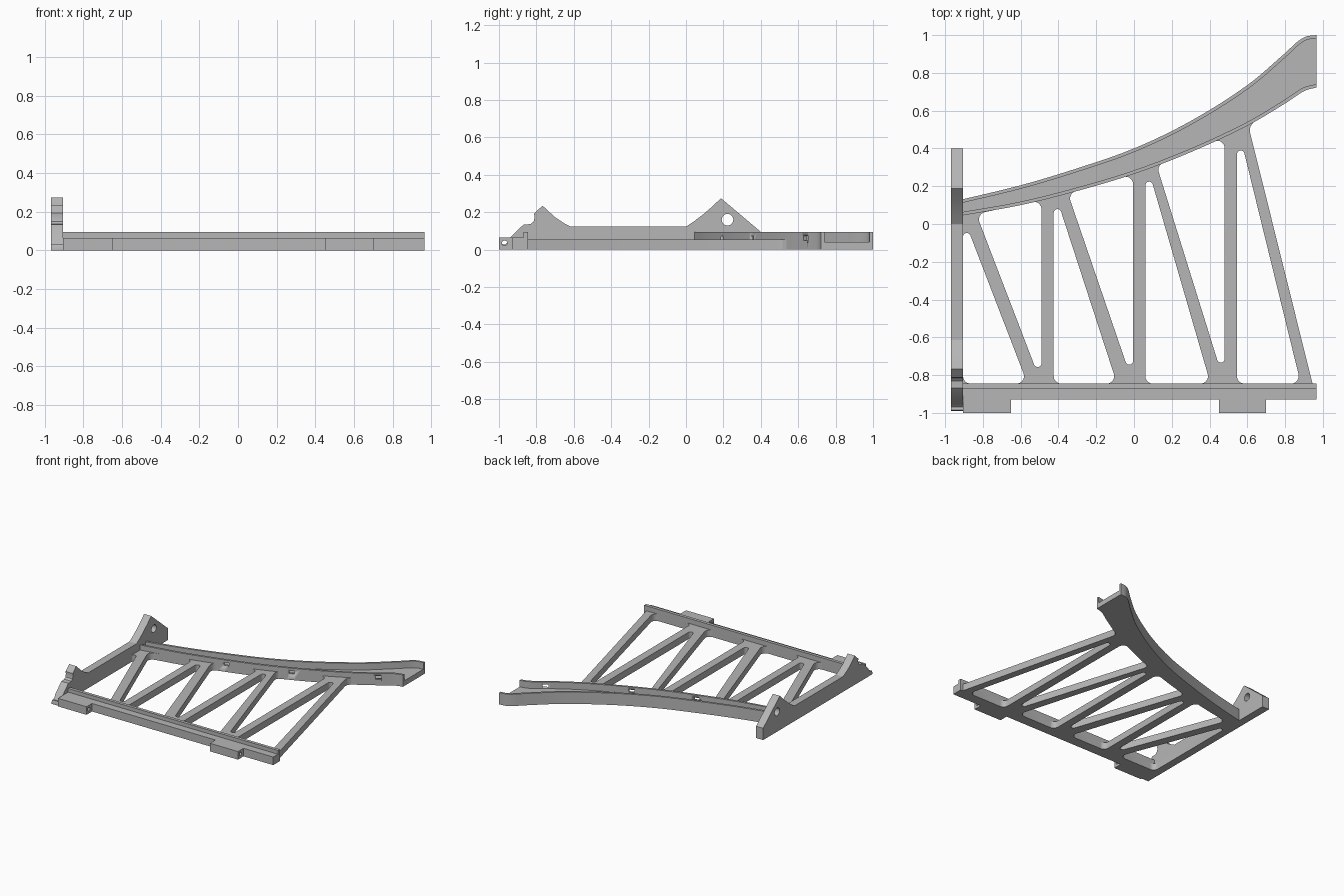
import bpy, bmesh, math
from mathutils import Matrix, Vector

cube = bpy.data.objects.get("Cube")
if cube:
    bpy.data.objects.remove(cube)

grey = bpy.data.materials.new("plain_grey")
grey.use_nodes = True
grey.diffuse_color = (0.47, 0.47, 0.47, 1)
grey.node_tree.nodes["Principled BSDF"].inputs["Base Color"].default_value = (0.47, 0.47, 0.47, 1)


def finish(name, mesh):
    """Clean the mesh, link it and shade it with sharp edges kept."""
    bm = bmesh.new()
    bm.from_mesh(mesh)
    bmesh.ops.remove_doubles(bm, verts=bm.verts, dist=0.0002)
    bmesh.ops.recalc_face_normals(bm, faces=bm.faces)
    bm.to_mesh(mesh)
    bm.free()
    mesh.materials.clear()
    mesh.materials.append(grey)
    obj = bpy.data.objects.new(name, mesh)
    bpy.context.scene.collection.objects.link(obj)
    bpy.ops.object.select_all(action='DESELECT')
    obj.select_set(True)
    bpy.context.view_layer.objects.active = obj
    bpy.ops.object.shade_smooth_by_angle(angle=math.radians(25))
    return obj


def prism(name, loops, lo, hi, along_x=False):
    """Extrude an outline with holes along z, or a (y, z) outline along x."""
    curve = bpy.data.curves.new(name, 'CURVE')
    curve.dimensions = '2D'
    curve.fill_mode = 'BOTH'
    curve.extrude = (hi - lo) / 2
    for loop in loops:
        spline = curve.splines.new('POLY')
        spline.points.add(len(loop) - 1)
        for point, co in zip(spline.points, loop):
            point.co = (co[0], co[1], 0, 1)
        spline.use_cyclic_u = True
    temp = bpy.data.objects.new(name + "_outline", curve)
    bpy.context.scene.collection.objects.link(temp)
    bpy.context.view_layer.update()
    mesh = bpy.data.meshes.new_from_object(
        temp.evaluated_get(bpy.context.evaluated_depsgraph_get()))
    bpy.data.objects.remove(temp)
    bpy.data.curves.remove(curve)
    mesh.transform(Matrix.Translation((0, 0, (lo + hi) / 2)))
    if along_x:
        mesh.transform(Matrix(((0, 0, 1, 0), (1, 0, 0, 0), (0, 1, 0, 0), (0, 0, 0, 1))))
    mesh.name = name
    return finish(name, mesh)


def circle(x, y, r, n=24):
    return [(x + r * math.cos(math.tau * i / n), y + r * math.sin(math.tau * i / n))
            for i in range(n)]


def rounded(points, steps=8):
    """Fillet each corner, tighter where the corner is narrow."""
    out = []
    for i, p in enumerate(points):
        p = Vector(p)
        a = (Vector(points[i - 1]) - p).normalized()
        b = (Vector(points[(i + 1) % len(points)]) - p).normalized()
        angle = a.angle(b)
        r = 0.02 if angle < math.radians(30) else 0.04
        centre = p + (a + b).normalized() * r / math.sin(angle / 2)
        d = r / math.tan(angle / 2)
        start, end = p + a * d - centre, p + b * d - centre
        sweep = start.angle(end)
        for k in range(steps + 1):
            t = k / steps
            v = (start * math.sin((1 - t) * sweep) + end * math.sin(t * sweep)) / math.sin(sweep)
            out.append(tuple(centre + v))
    return out


def smooth_path(pts, steps=6):
    """Catmull-Rom samples through the points."""
    pts = [Vector(p) for p in pts]
    ext = [2 * pts[0] - pts[1]] + pts + [2 * pts[-1] - pts[-2]]
    out = []
    for i in range(1, len(ext) - 2):
        p0, p1, p2, p3 = ext[i - 1:i + 3]
        # tangents by x spacing, so that x stays evenly stepped
        m1 = (p2.y - p0.y) / (p2.x - p0.x)
        m2 = (p3.y - p1.y) / (p3.x - p1.x)
        w = p2.x - p1.x
        for k in range(steps):
            t = k / steps
            y = ((2*t**3 - 3*t**2 + 1) * p1.y + (t**3 - 2*t**2 + t) * w * m1
                 + (3*t**2 - 2*t**3) * p2.y + (t**3 - t**2) * w * m2)
            out.append((p1.x + t * w, y))
    return out + [tuple(pts[-1])]


# Curved channel rail
xs = [-0.91, -0.6, -0.3, 0, 0.3, 0.6, 0.8, 0.865, 0.91, 0.965]
inner = smooth_path(zip(xs, [0.045, 0.1, 0.175, 0.265, 0.38, 0.52, 0.638, 0.682, 0.708, 0.722]))
outer = smooth_path(zip(xs, [0.13, 0.205, 0.295, 0.4, 0.545, 0.735, 0.905, 0.965, 0.992, 1.0]))
RAIL_TOP, FLOOR, WALL = 0.095, 0.042, 0.018


def wall_width(path, i):
    a, b = path[max(i - 1, 0)], path[min(i + 1, len(path) - 1)]
    return WALL * math.hypot(1, (b[1] - a[1]) / (b[0] - a[0]))


bm = bmesh.new()
rings = []
for i, ((x, yi), (_, yo)) in enumerate(zip(inner, outer)):
    wi, wo = yi + wall_width(inner, i), yo - wall_width(outer, i)
    section = [(yi, 0), (yo, 0), (yo, RAIL_TOP), (wo, RAIL_TOP),
               (wo, FLOOR), (wi, FLOOR), (wi, RAIL_TOP), (yi, RAIL_TOP)]
    rings.append([bm.verts.new((x, y, z)) for y, z in section])
for a, b in zip(rings, rings[1:]):
    for k in range(8):
        j = (k + 1) % 8
        bm.faces.new((a[k], a[j], b[j], b[k]))
bm.faces.new(rings[0])
bm.faces.new(rings[-1])
mesh = bpy.data.meshes.new("curved_rail")
bm.to_mesh(mesh)
bm.free()
rail = finish("curved_rail", mesh)

# Slots through the rail's inner wall
bm = bmesh.new()
for x in (-0.24, 0.23, 0.8):
    i = min(range(len(inner)), key=lambda n: abs(inner[n][0] - x))
    a, b = inner[i - 1], inner[i + 1]
    turn = math.atan2(b[1] - a[1], b[0] - a[0])
    y = inner[i][1] + (x - inner[i][0]) * math.tan(turn) + WALL / 2
    bmesh.ops.create_cube(bm, size=1, matrix=Matrix.Translation((x, y, 0.061))
                          @ Matrix.Rotation(turn, 4, 'Z') @ Matrix.Diagonal((0.042, 0.06, 0.026, 1)))
mesh = bpy.data.meshes.new("slot_cutter")
bm.to_mesh(mesh)
bm.free()
cutter = finish("slot_cutter", mesh)
cutter.hide_render = True
cut = rail.modifiers.new("slots", 'BOOLEAN')
cut.operation = 'DIFFERENCE'
cut.solver = 'EXACT'
cut.object = cutter
bpy.context.view_layer.objects.active = rail
bpy.ops.object.modifier_move_to_index(modifier=cut.name, index=0)
bpy.ops.object.modifier_apply(modifier=cut.name)
bpy.data.objects.remove(cutter)

# Truss web: one plate with rounded windows between the struts
BASE = -0.845
tucked = [(x, y + 0.011) for x, y in reversed(inner) if x < 0.62]
web = [(-0.91, -0.86), (0.948, -0.86), (0.945, BASE), (0.613, 0.49),
       (0.616, 0.515), (0.64, 0.549)] + tucked
windows = [
    [(-0.905, BASE), (-0.564, BASE), (-0.905, 0.04)],
    [(-0.835, 0.053), (-0.49, BASE), (-0.49, 0.127)],
    [(-0.425, BASE), (-0.09, BASE), (-0.425, 0.185)],
    [(-0.35, 0.162), (-0.005, BASE), (-0.005, 0.264)],
    [(0.06, BASE), (0.405, BASE), (0.06, 0.345)],
    [(0.12, 0.31), (0.48, BASE), (0.48, 0.461)],
    [(0.545, BASE), (0.883, BASE), (0.545, 0.535)],
]
prism("truss_web", [web] + [rounded(w) for w in windows], 0, 0.055)

# Stepped front rail
prism("front_rail", [[(-0.93, 0), (BASE, 0), (BASE, 0.095), (-0.87, 0.095),
                      (-0.87, 0.065), (-0.93, 0.065)]], -0.91, 0.965, True)

# Hinge tabs with pin holes
for name, lo, hi in (("right_tab", -0.905, -0.65), ("left_tab", 0.45, 0.7)):
    prism(name, [[(-1, 0), (-0.93, 0), (-0.93, 0.065), (-1, 0.065)],
                 circle(-0.97, 0.035, 0.014)], lo, hi, True)

# Upright side plate with two peaks, notches and a pivot hole
side = [(-0.99, 0), (0.4, 0), (0.4, 0.095), (0.187, 0.275), (0.14, 0.23), (0.09, 0.187),
        (0.045, 0.153), (0, 0.123), (-0.615, 0.123), (-0.655, 0.143), (-0.7, 0.173),
        (-0.767, 0.235), (-0.812, 0.193), (-0.81, 0.17), (-0.815, 0.15), (-0.83, 0.137),
        (-0.85, 0.135), (-0.868, 0.135), (-0.942, 0.062), (-0.954, 0.04), (-0.968, 0.027),
        (-0.984, 0.03), (-0.99, 0.015)]
prism("side_plate", [side, circle(0.222, 0.16, 0.031)], -0.968, -0.905, True)
